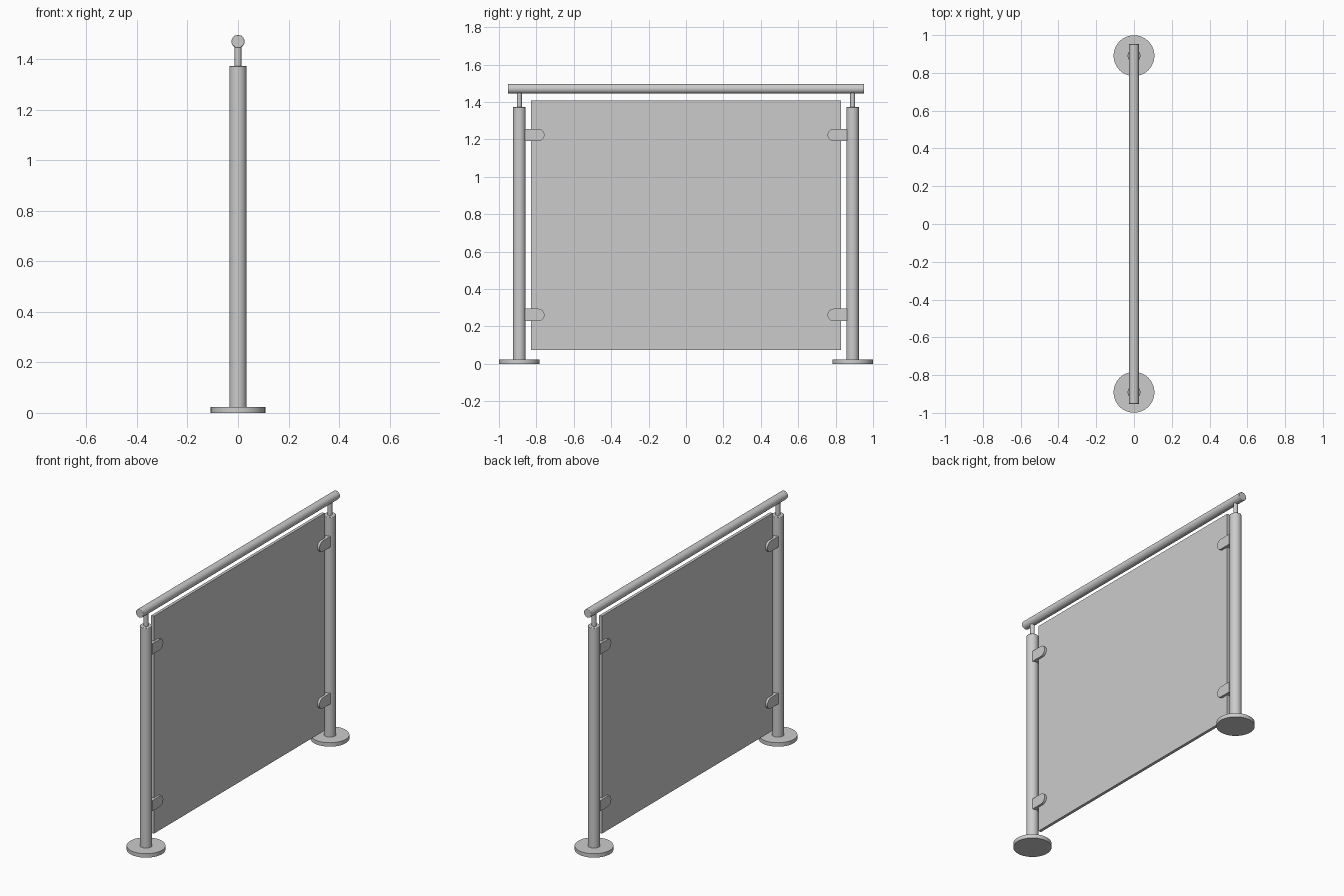
import bpy, bmesh, math

if "Cube" in bpy.data.objects:
    bpy.data.objects.remove(bpy.data.objects["Cube"])

POST_Y = 0.891


def finish(obj, bevel=0.0):
    if bevel:
        m = obj.modifiers.new("edge_bevel", "BEVEL")
        m.width = bevel
        m.segments = 2
        m.limit_method = "ANGLE"
        m.angle_limit = math.radians(50)
    bpy.ops.object.select_all(action="DESELECT")
    obj.select_set(True)
    bpy.context.view_layer.objects.active = obj
    bpy.ops.object.shade_smooth_by_angle(angle=math.radians(35))
    return obj


def upright_cylinder(name, radius, y, z0, z1, bevel=0.0):
    bpy.ops.mesh.primitive_cylinder_add(vertices=48, radius=radius, depth=z1 - z0,
                                        location=(0, y, (z0 + z1) / 2))
    bpy.context.object.name = name
    return finish(bpy.context.object, bevel)


def clamp(name, side, z):
    # D-shaped profile: flat against the post, round towards the middle
    r, flat, centre, half = 0.033, 0.862, 0.790, 0.023
    profile = [(flat, -r), (flat, r)]
    for i in range(17):
        a = math.pi / 2 + math.pi * i / 16
        profile.append((centre + r * math.cos(a), r * math.sin(a)))
    bm = bmesh.new()
    face = bm.faces.new([bm.verts.new((-half, side * y, z + dz)) for y, dz in profile])
    ext = bmesh.ops.extrude_face_region(bm, geom=[face])
    moved = [v for v in ext["geom"] if isinstance(v, bmesh.types.BMVert)]
    bmesh.ops.translate(bm, verts=moved, vec=(2 * half, 0, 0))
    bmesh.ops.recalc_face_normals(bm, faces=bm.faces)
    mesh = bpy.data.meshes.new(name)
    bm.to_mesh(mesh)
    bm.free()
    obj = bpy.data.objects.new(name, mesh)
    bpy.context.collection.objects.link(obj)
    return finish(obj)


# Posts with base discs, rail pins and panel clamps at both ends
for side, label in ((-1, "front"), (1, "back")):
    y = side * POST_Y
    upright_cylinder(label + "_base_disc", 0.108, y, 0.0, 0.024)
    upright_cylinder(label + "_post", 0.034, y, 0.02, 1.374, 0.003)
    upright_cylinder(label + "_rail_pin", 0.013, y, 1.37, 1.46)
    clamp(label + "_lower_clamp", side, 0.262)
    clamp(label + "_upper_clamp", side, 1.224)

# Handrail
bpy.ops.mesh.primitive_cylinder_add(vertices=48, radius=0.026, depth=1.906,
                                    location=(0, 0, 1.471),
                                    rotation=(math.pi / 2, 0, 0))
bpy.context.object.name = "handrail"
finish(bpy.context.object, 0.003)

# Infill panel
bpy.ops.mesh.primitive_cube_add(size=1, location=(0, 0, 0.742))
panel = bpy.context.object
panel.name = "infill_panel"
panel.scale = (0.018, 1.656, 1.334)
